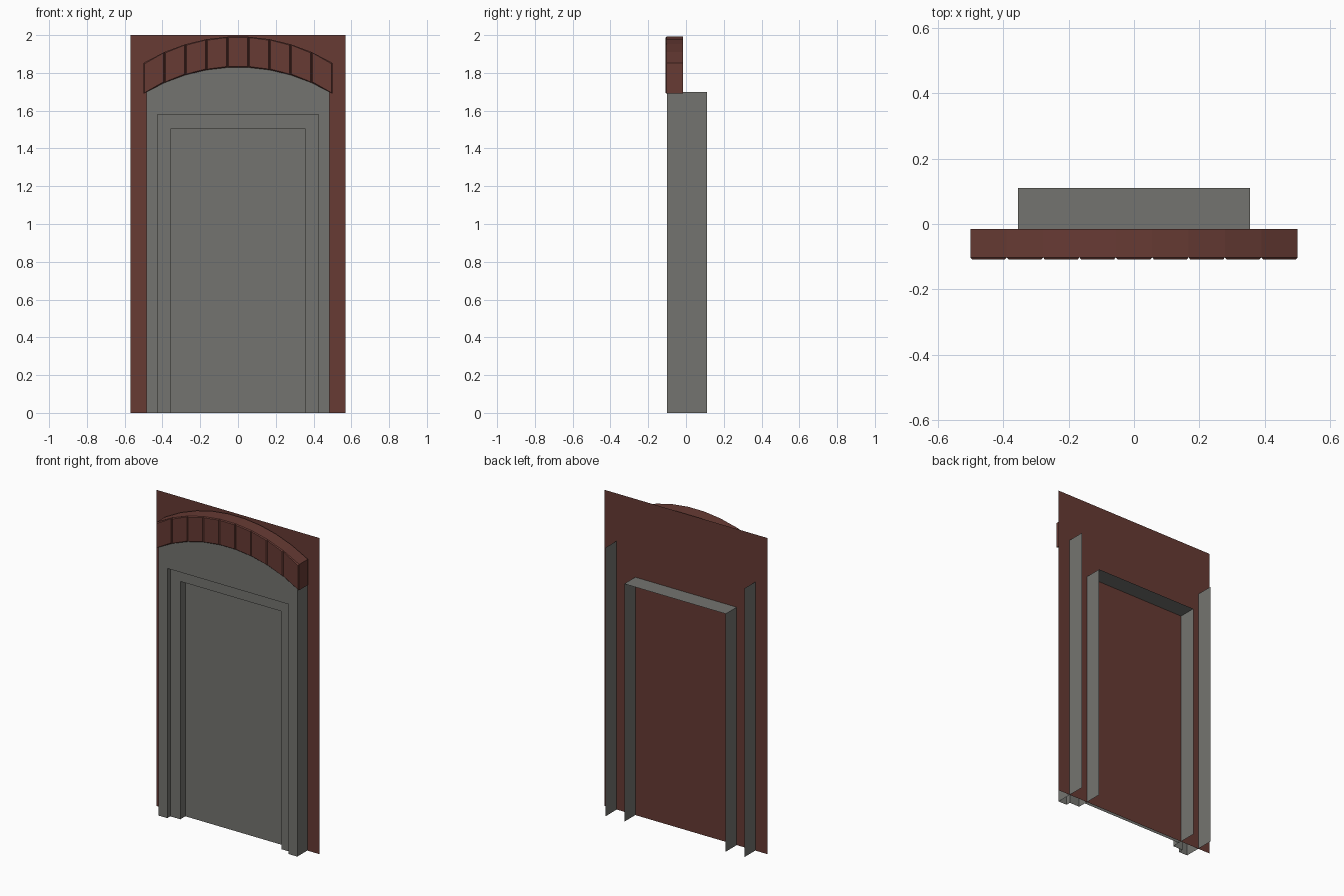
import bpy, bmesh, math

if "Cube" in bpy.data.objects:
    bpy.data.objects.remove(bpy.data.objects["Cube"])


def material(name, rgb):
    m = bpy.data.materials.new(name)
    m.diffuse_color = (*rgb, 1)
    m.use_nodes = True
    m.node_tree.nodes["Principled BSDF"].inputs["Base Color"].default_value = m.diffuse_color
    return m


BRICK = material("red brown brick", (0.135, 0.043, 0.034))
STONE = material("grey stone", (0.175, 0.175, 0.162))


def make(name, polys, mat):
    """Object from a list of polygons (each a list of points)."""
    bm = bmesh.new()
    for p in polys:
        bm.faces.new([bm.verts.new(v) for v in p])
    bmesh.ops.remove_doubles(bm, verts=bm.verts, dist=1e-5)
    me = bpy.data.meshes.new(name)
    bm.to_mesh(me)
    bm.free()
    me.materials.append(mat)
    ob = bpy.data.objects.new(name, me)
    bpy.context.collection.objects.link(ob)
    return ob


def rect(w, h, y):
    return [(-w, y, 0), (w, y, 0), (w, y, h), (-w, y, h)]


def reveal(w, h, y0, y1, top=True):
    """Side sheets of an opening, and its head sheet."""
    out = [[(w, y0, 0), (w, y0, h), (w, y1, h), (w, y1, 0)],
           [(-w, y0, 0), (-w, y1, 0), (-w, y1, h), (-w, y0, h)]]
    if top:
        out.append([(-w, y0, h), (-w, y1, h), (w, y1, h), (w, y0, h)])
    return out


def arch_z(x):
    """Underside of the brick arch."""
    r = 0.963
    return 1.83 - r + math.sqrt(r * r - x * x)


def face_with_opening(xs, tops, w, h, y):
    """Front face from the ground to a top line, round an opening."""
    wo = xs[-1]
    left = [(-wo, y, 0), (-w, y, 0), (-w, y, h), (-wo, y, h)]
    right = [(w, y, 0), (wo, y, 0), (wo, y, h), (w, y, h)]
    head = [(-wo, y, h), (-w, y, h), (w, y, h), (wo, y, h)]
    head += [(x, y, z) for x, z in reversed(list(zip(xs, tops)))]
    return [left, right, head]


# Flat brick wall
make("wall", [rect(0.57, 2.0, 0.0)], BRICK)

# Stepped stone surround
xs = [-0.485] + [-0.5 + i / 9 for i in range(1, 9)] + [0.485]
make("surround_front",
     face_with_opening(xs, [arch_z(x) + 0.004 for x in xs], 0.425, 1.58, -0.10), STONE)
make("surround_sides", reveal(0.485, 1.70, -0.10, 0.11, top=False), STONE)
make("inner_step_reveal", reveal(0.425, 1.58, -0.10, -0.07), STONE)
make("inner_step_front",
     face_with_opening([-0.425, 0.425], [1.58, 1.58], 0.355, 1.505, -0.07), STONE)
make("door_reveal", reveal(0.355, 1.505, -0.07, 0.11), STONE)

# Door panel
make("door_panel", [rect(0.355, 1.505, -0.02)], STONE)

# Brick arch: nine bricks with chamfered front edges
YB, YS, YF, C, T = -0.015, -0.102, -0.108, 0.005, 0.163
for i in range(9):
    x0, x1 = -0.5 + i / 9, -0.5 + (i + 1) / 9
    z0, z1 = arch_z(x0), arch_z(x1)

    def ring(y, c):
        return [(x0 + c, y, z0 + c), (x1 - c, y, z1 + c),
                (x1 - c, y, z1 + T - c), (x0 + c, y, z0 + T - c)]

    rings = [ring(YF, C), ring(YS, 0), ring(YB, 0)]
    polys = [rings[0], rings[2][::-1]]
    for a, b in zip(rings, rings[1:]):
        for j in range(4):
            k = (j + 1) % 4
            polys.append([a[k], a[j], b[j], b[k]])
    make(f"arch_brick_{i + 1}", polys, BRICK)
